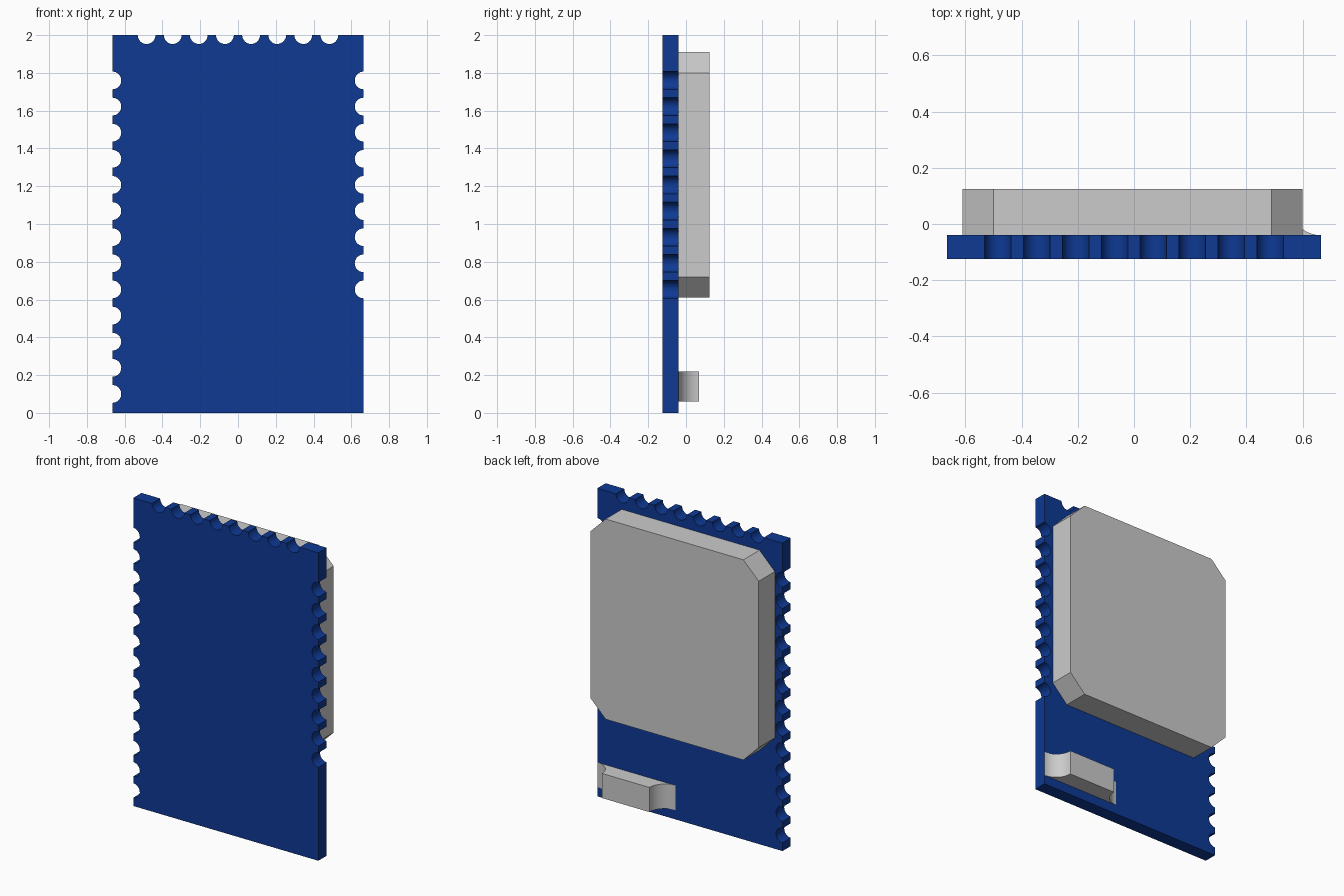
import bpy, bmesh, math

if "Cube" in bpy.data.objects:
    bpy.data.objects.remove(bpy.data.objects["Cube"], do_unlink=True)


def material(name, rgb):
    mat = bpy.data.materials.new(name)
    mat.use_nodes = True
    mat.diffuse_color = (*rgb, 1)
    mat.node_tree.nodes["Principled BSDF"].inputs["Base Color"].default_value = (*rgb, 1)
    return mat


def arc(cx, cz, radius, start, end, steps=16):
    """Points along a circular arc, angles in degrees."""
    angles = [math.radians(start + (end - start) * i / steps) for i in range(steps + 1)]
    return [(cx + radius * math.cos(a), cz + radius * math.sin(a)) for a in angles]


def prism(name, corners, direction, mat):
    """Extrude a flat outline of 3D corners along a direction."""
    bm = bmesh.new()
    face = bm.faces.new([bm.verts.new(c) for c in corners])
    swept = bmesh.ops.extrude_face_region(bm, geom=[face], use_keep_orig=True)
    moved = [v for v in swept["geom"] if isinstance(v, bmesh.types.BMVert)]
    bmesh.ops.translate(bm, verts=moved, vec=direction)
    bmesh.ops.recalc_face_normals(bm, faces=bm.faces)
    mesh = bpy.data.meshes.new(name)
    bm.to_mesh(mesh)
    bm.free()
    obj = bpy.data.objects.new(name, mesh)
    bpy.context.collection.objects.link(obj)
    mesh.materials.append(mat)
    bpy.ops.object.select_all(action="DESELECT")
    obj.select_set(True)
    bpy.context.view_layer.objects.active = obj
    bpy.ops.object.shade_smooth_by_angle(angle=math.radians(30))
    return obj


blue = material("board blue", (0.0044, 0.041, 0.296))
grey = material("metal grey", (0.6, 0.6, 0.6))

HALF_W, HEIGHT = 0.665, 2.0
FRONT, BACK = -0.125, -0.04
PITCH, NOTCH_R, TOP_NOTCH = 0.1383, 0.047, 1.76

# Circuit board: rectangle with half-round notches along three edges
outline = [(-HALF_W, 0), (HALF_W, 0)]
for i in reversed(range(9)):
    outline += arc(HALF_W, TOP_NOTCH - i * PITCH, NOTCH_R, 270, 90)
outline.append((HALF_W, HEIGHT))
for i in range(8):
    outline += arc((3.5 - i) * PITCH, HEIGHT, NOTCH_R, 360, 180)
outline.append((-HALF_W, HEIGHT))
for i in range(13):
    outline += arc(-HALF_W, TOP_NOTCH - i * PITCH, NOTCH_R, 90, -90)
prism("circuit_board", [(x, FRONT, z) for x, z in outline], (0, BACK - FRONT, 0), blue)

# Shield can: block with four cut corners
x0, x1, z0, z1, cut = -0.61, 0.60, 0.61, 1.91, 0.11
octagon = [(x0 + cut, z0), (x1 - cut, z0), (x1, z0 + cut), (x1, z1 - cut),
           (x1 - cut, z1), (x0 + cut, z1), (x0, z1 - cut), (x0, z0 + cut)]
prism("shield_can", [(x, BACK, z) for x, z in octagon], (0, 0.125 - BACK, 0), grey)

# Antenna: low block whose ends sweep down to the board in concave curves
left, right, top = 0.665, 0.105, 0.07
r = top - BACK
profile = arc(right, top, r, -90, 0) + arc(left, top, r, 180, 270)
prism("chip_antenna", [(x, y, 0.06) for x, y in profile], (0, 0, 0.16), grey)
